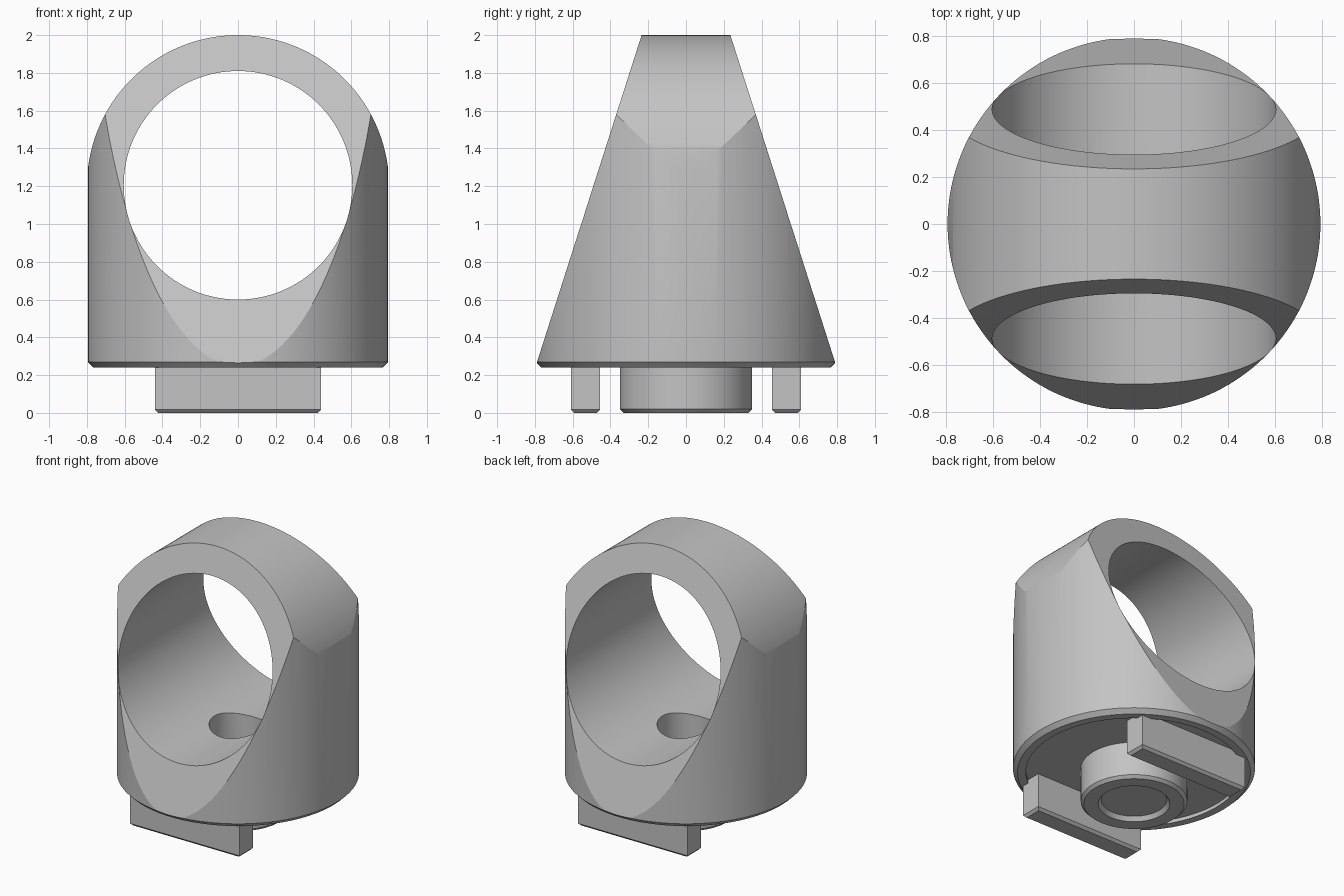
import bpy, bmesh, math
from mathutils import Matrix, Vector

cube = bpy.data.objects.get("Cube")
if cube:
    bpy.data.objects.remove(cube)

grey = bpy.data.materials.new("plain_grey")
grey.use_nodes = True
colour = (0.55, 0.55, 0.55, 1)
grey.diffuse_color = colour
grey.node_tree.nodes["Principled BSDF"].inputs["Base Color"].default_value = colour


def finish(name, bm):
    bmesh.ops.remove_doubles(bm, verts=bm.verts, dist=1e-5)
    bmesh.ops.recalc_face_normals(bm, faces=bm.faces)
    mesh = bpy.data.meshes.new(name)
    bm.to_mesh(mesh)
    bm.free()
    mesh.materials.append(grey)
    obj = bpy.data.objects.new(name, mesh)
    bpy.context.collection.objects.link(obj)
    return obj


def lathe(name, profile, steps=128):
    bm = bmesh.new()
    verts = [bm.verts.new((r, 0, z)) for r, z in profile]
    edges = [bm.edges.new(pair) for pair in zip(verts, verts[1:])]
    bmesh.ops.spin(bm, geom=verts + edges, cent=(0, 0, 0), axis=(0, 0, 1),
                   angle=math.tau, steps=steps, use_merge=True)
    return finish(name, bm)


def cylinder(name, radius, length, matrix):
    bm = bmesh.new()
    bmesh.ops.create_cone(bm, cap_ends=True, segments=128, radius1=radius,
                          radius2=radius, depth=length, matrix=matrix)
    return finish(name, bm)


def boolean(obj, cutter, operation):
    mod = obj.modifiers.new(cutter.name, 'BOOLEAN')
    mod.object, mod.operation, mod.solver = cutter, operation, 'EXACT'
    cutter.hide_render = True
    bpy.context.view_layer.update()
    result = obj.evaluated_get(bpy.context.evaluated_depsgraph_get())
    mesh = bpy.data.meshes.new_from_object(result)
    obj.modifiers.clear()
    obj.data = mesh
    bpy.data.objects.remove(cutter)


# Round body with chamfered foot and shallow underside recess
body = lathe("body", [(0, 0.265), (0.71, 0.265), (0.71, 0.24), (0.765, 0.24),
                      (0.795, 0.27), (0.795, 2.1), (0, 2.1)])

# Arched wedge that shapes the top and the sloping front and back
bm = bmesh.new()
arc = [(0.8 * math.cos(math.pi * i / 96), 1.2 + 0.8 * math.sin(math.pi * i / 96))
       for i in range(97)]
outline = [(0.9, 0.1), (0.9, 1.2)] + arc + [(-0.9, 1.2), (-0.9, 0.1)]
rings = [[bm.verts.new((x, side * (0.235 + 0.32 * (2 - z)), z)) for x, z in outline]
         for side in (-1, 1)]
for ring in rings:
    bm.faces.new(ring)
for i in range(len(outline)):
    j = (i + 1) % len(outline)
    bm.faces.new((rings[0][i], rings[0][j], rings[1][j], rings[1][i]))
boolean(body, finish("arch_wedge", bm), 'INTERSECT')

# Large cross bore and the small hole in its floor
bore = Matrix.Translation((0, 0, 1.205)) @ Matrix.Rotation(math.pi / 2, 4, 'X')
boolean(body, cylinder("bore_cutter", 0.605, 3, bore), 'DIFFERENCE')
boolean(body, cylinder("hole_cutter", 0.19, 0.8, Matrix.Translation((0, 0, 0.55))),
        'DIFFERENCE')

# Central boss with a dished underside and a blind hole
boss = lathe("boss", [(0, 0.03), (0.215, 0.03), (0.235, 0), (0.33, 0), (0.35, 0.02),
                      (0.35, 0.3), (0.19, 0.3), (0.19, 0.1), (0, 0.1)])


# Two foot bars with chamfered lower edges
def bar(name, y):
    bm = bmesh.new()
    levels = []
    for z, inset in ((0, 0.018), (0.018, 0), (0.3, 0)):
        a, b = 0.44 - inset, 0.078 - inset
        levels.append([bm.verts.new((sx * a, y + sy * b, z))
                       for sx, sy in ((-1, -1), (1, -1), (1, 1), (-1, 1))])
    bm.faces.new(levels[0])
    bm.faces.new(levels[-1])
    for low, high in zip(levels, levels[1:]):
        for i in range(4):
            j = (i + 1) % 4
            bm.faces.new((low[i], low[j], high[j], high[i]))
    return finish(name, bm)


bar("front_bar", -0.532)
bar("back_bar", 0.532)

# Smooth the round parts, keeping the edges sharp
bpy.ops.object.select_all(action='DESELECT')
for obj in (body, boss):
    obj.select_set(True)
bpy.context.view_layer.objects.active = body
bpy.ops.object.shade_smooth_by_angle(angle=math.radians(20))
